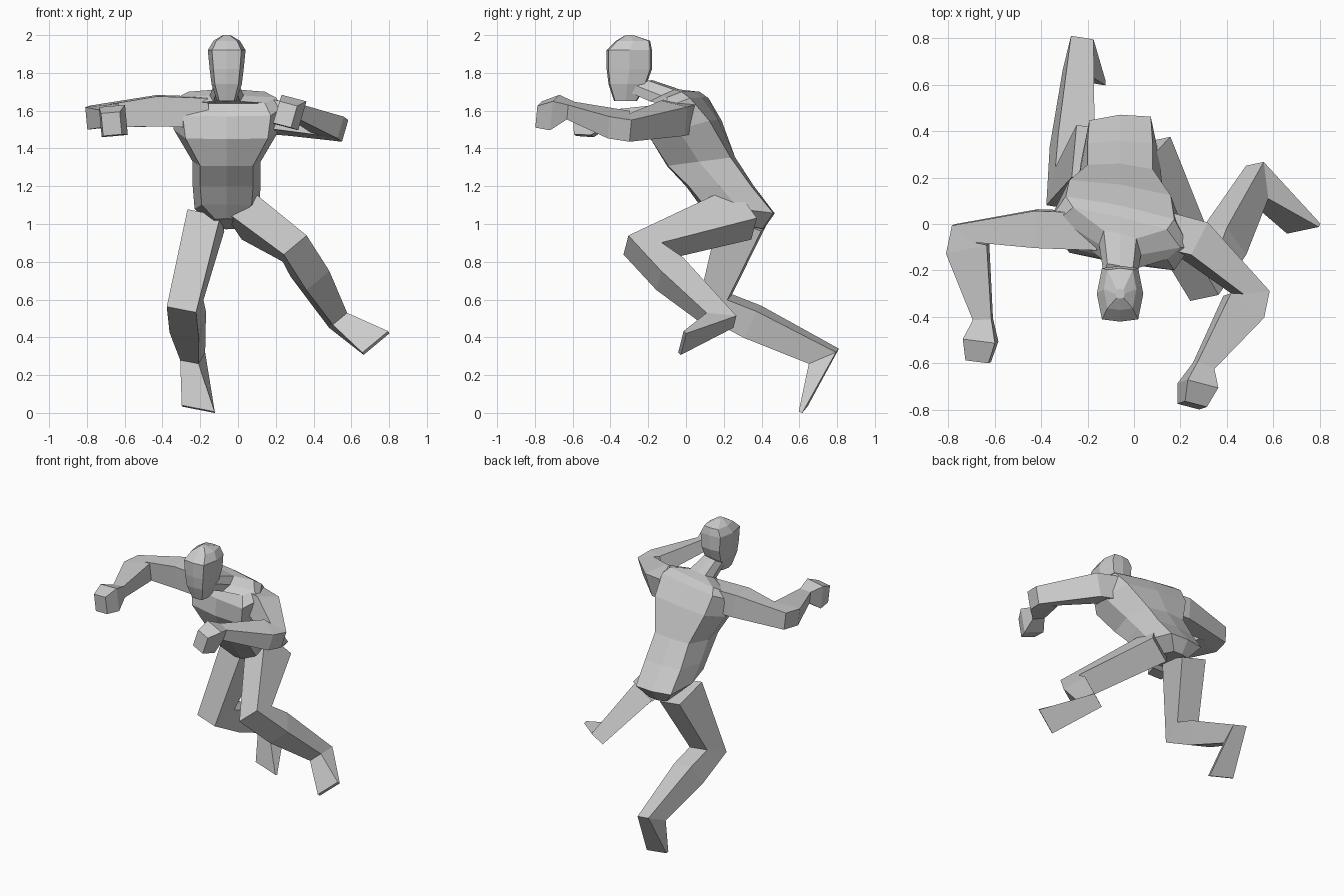
import bpy
import bmesh
from math import sin, cos, tau
from mathutils import Vector

cube = bpy.data.objects.get("Cube")
if cube:
    bpy.data.objects.remove(cube, do_unlink=True)

# Single clay grey for the whole figure
clay = bpy.data.materials.new("clay_grey")
clay.use_nodes = True
clay.diffuse_color = (0.6, 0.6, 0.6, 1)
shader = next(n for n in clay.node_tree.nodes if n.type == 'BSDF_PRINCIPLED')
shader.inputs["Base Color"].default_value = clay.diffuse_color


def clamp(value):
    return max(-1, min(1, value))


# Cross-sections as (across, depth) factors: a box, and a flattened octagon
BOX = [(-1, -1), (1, -1), (1, 1), (-1, 1)]
OCTAGON = [(clamp(1.1 * cos(tau * k / 8)), clamp(1.3 * sin(tau * k / 8)))
           for k in range(8)]


def skin(name, section, frames):
    """Skin a section through frames of (centre, across vector, depth vector)."""
    bm = bmesh.new()
    rings = [[bm.verts.new(centre + across * u + depth * v) for u, v in section]
             for centre, across, depth in frames]
    for lower, upper in zip(rings, rings[1:]):
        for k in range(len(section)):
            bm.faces.new((lower[k - 1], lower[k], upper[k], upper[k - 1]))
    bm.faces.new(rings[0])
    bm.faces.new(rings[-1])
    bmesh.ops.recalc_face_normals(bm, faces=bm.faces[:])
    mesh = bpy.data.meshes.new(name)
    bm.to_mesh(mesh)
    bm.free()
    mesh.materials.append(clay)
    bpy.context.collection.objects.link(bpy.data.objects.new(name, mesh))


def trunk(name, rows, lean, twist):
    """Stack octagons that tip back and turn more the higher they are."""
    frames = []
    for height, forward, depth, width in rows.values():
        rise = height - TORSO["waist"][0]
        frames.append((Vector((MIDDLE, forward, height)),
                       Vector((width, -width * rise * twist, 0)),
                       Vector((0, depth, depth * rise * lean))))
    skin(name, OCTAGON, frames)


def limb(name, sizes, hinge, **joints):
    """Box limb bending in the plane of its hinge joint."""
    points = {joint: Vector(place) for joint, place in joints.items()}
    names = list(points)
    before, bend, after = (points[names[names.index(hinge) + step]]
                           for step in (-1, 0, 1))
    axis = (bend - before).cross(after - bend).normalized()
    # Muscle and palm stations lie between two joints
    for part, (_, _, span) in sizes.items():
        if span:
            start, end, share = span
            points[part] = points[start].lerp(points[end], share)
    path = [points[part] for part in sizes]
    steps = [(b - a).normalized() for a, b in zip(path, path[1:])]
    tangents = [a + b for a, b in zip(steps[:1] + steps, steps + steps[-1:])]
    frames = []
    for centre, tangent, (depth, width, _) in zip(path, tangents, sizes.values()):
        inward = axis.cross(tangent).normalized()
        frames.append((centre, axis * width, inward * depth))
    skin(name, BOX, frames)


# Trunk rows: height, forward position, half depth, half width
MIDDLE = -0.06
TORSO = {
    "crotch": (1, .27, .14, .08),
    "hips": (1.08, .27, .2, .17),
    "waist": (1.2, .18, .18, .18),
    "ribs": (1.33, .08, .18, .18),
    "chest": (1.5, 0, .17, .28),
    "shoulders": (1.62, -.04, .12, .3),
    "collar": (1.67, -.04, .07, .26),
    "neck": (1.68, -.11, .07, .09),
    "throat": (1.73, -.24, .06, .07),
}
HEAD = {
    "chin": (1.65, -.32, .06, .05),
    "jaw": (1.74, -.31, .1, .08),
    "cheeks": (1.82, -.3, .12, .09),
    "brow": (1.92, -.3, .12, .1),
    "crown": (1.97, -.28, .09, .07),
    "top": (2, -.3, .02, .02),
}
trunk("torso", TORSO, 1, .5)
trunk("head", HEAD, 0, 0)

# Limb stations: half depth, half width, and the joints a station lies between
LEG = {
    "hip": (.12, .09, None),
    "knee": (.09, .08, None),
    "calf": (.08, .08, ("knee", "ankle", .35)),
    "ankle": (.08, .05, None),
    "toes": (.01, .09, None),
}
ARM = {
    "chest": (.08, .08, None),
    "shoulder": (.08, .08, None),
    "elbow": (.06, .06, None),
    "forearm": (.09, .06, ("elbow", "wrist", .18)),
    "wrist": (.04, .04, None),
    "palm": (.07, .08, ("wrist", "fingers", .5)),
    "fingers": (.05, .06, None),
}

# Left leg swings forward, right leg trails behind
limb("left_leg", LEG, "knee",
     hip=(.03, .3, 1.06), knee=(.3, -.23, .87),
     ankle=(.53, .18, .49), toes=(.73, -.02, .37))
limb("right_leg", LEG, "knee",
     hip=(-.17, .3, 1.02), knee=(-.28, .15, .58),
     ankle=(-.24, .73, .3), toes=(-.21, .62, .02))

# Both arms reach out sideways and bend forward
limb("left_arm", ARM, "elbow",
     chest=(.1, -.03, 1.57), shoulder=(.26, -.07, 1.56), elbow=(.51, -.3, 1.51),
     wrist=(.3, -.61, 1.6), fingers=(.25, -.78, 1.58))
limb("right_arm", ARM, "elbow",
     chest=(-.15, -.03, 1.59), shoulder=(-.42, -.02, 1.6), elbow=(-.73, -.04, 1.57),
     wrist=(-.65, -.41, 1.56), fingers=(-.67, -.59, 1.53))
